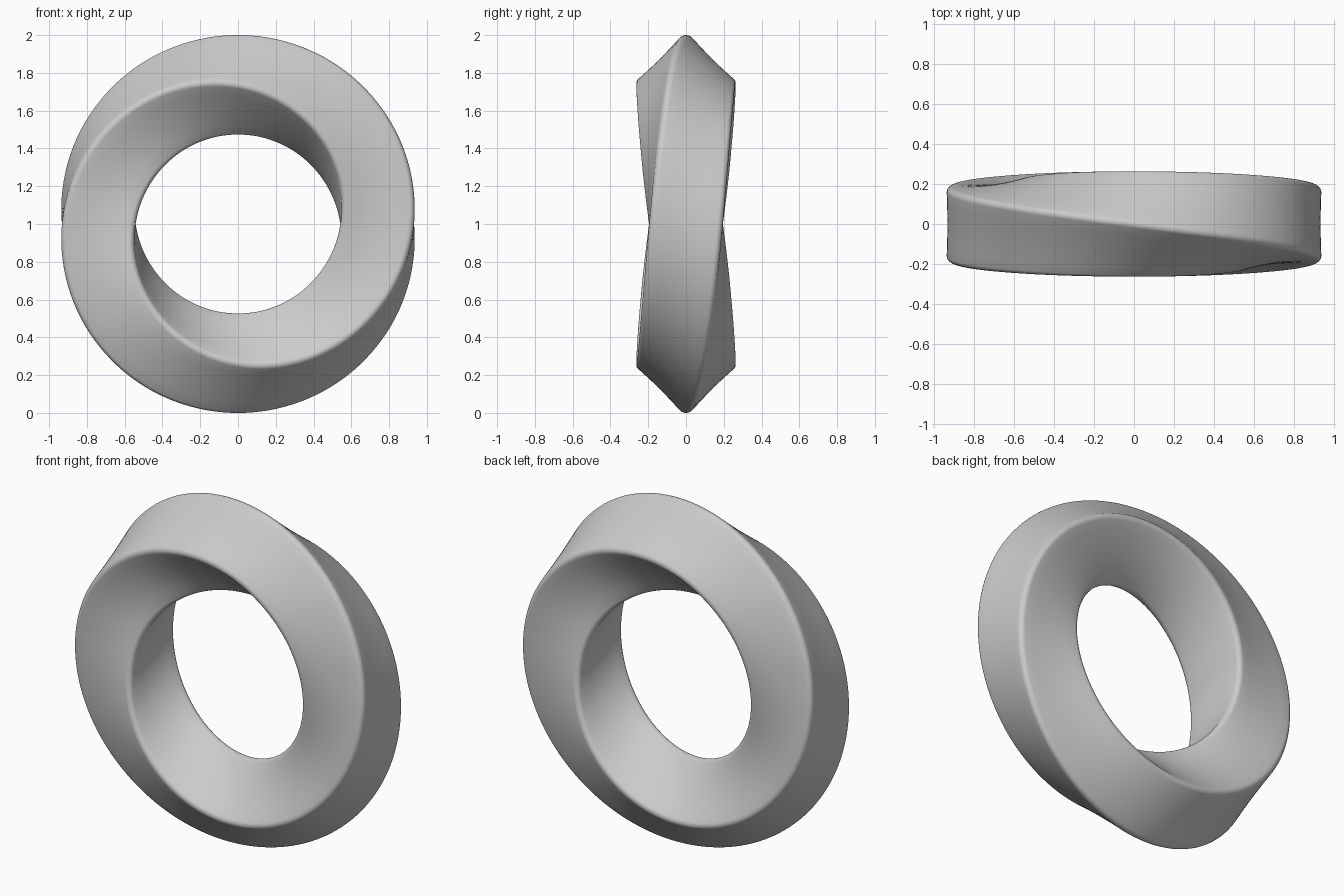
import bpy, bmesh
from math import sin, cos, pi

if "Cube" in bpy.data.objects:
    bpy.data.objects.remove(bpy.data.objects["Cube"])

R = 0.737        # radius of the ring's centre line
HALF = 0.195     # half side of the square section
FILLET = 0.03    # rounding of the section corners
STEPS = 240      # sections around the ring
ARC, FLAT = 6, 6  # points per rounded corner / divisions per flat side


def rounded_square():
    """Section outline with corners at 0, 90, 180 and 270 degrees."""
    pts = []
    c = HALF - FILLET
    for k in range(4):
        cx, cy = c * 2**0.5 * cos(k * pi / 2), c * 2**0.5 * sin(k * pi / 2)
        corner = []
        for i in range(ARC + 1):
            a = k * pi / 2 - pi / 4 + i / ARC * pi / 2
            corner.append((cx + FILLET * cos(a), cy + FILLET * sin(a)))
        pts += corner
        # subdivide the flat side leading to the next corner
        x, y = corner[-1]
        a = k * pi / 2 + 3 * pi / 4
        for i in range(1, FLAT):
            d = 2 * c * i / FLAT
            pts.append((x + d * cos(a), y + d * sin(a)))
    return pts


# Square section swept round the ring with a half-turn twist
section = rounded_square()
n = len(section)
bm = bmesh.new()
rings = []
for s in range(STEPS):
    t = 2 * pi * s / STEPS          # clockwise from the top, seen from the front
    w = t / 2                       # twist of the section
    ring = []
    for u, v in section:
        r = R + u * cos(w) - v * sin(w)
        y = -(u * sin(w) + v * cos(w))
        ring.append(bm.verts.new((r * sin(t), y, 1 + r * cos(t))))
    rings.append(ring)

for s in range(STEPS):
    a = rings[s]
    b = rings[(s + 1) % STEPS]
    shift = n // 2 if s == STEPS - 1 else 0   # half turn closes the loop
    for i in range(n):
        j = i + 1
        bm.faces.new((a[i], a[j % n], b[(j + shift) % n], b[(i + shift) % n]))

bmesh.ops.recalc_face_normals(bm, faces=bm.faces)
for f in bm.faces:
    f.smooth = True
mesh = bpy.data.meshes.new("twisted_ring")
bm.to_mesh(mesh)
bm.free()
bpy.context.collection.objects.link(bpy.data.objects.new("twisted_ring", mesh))
